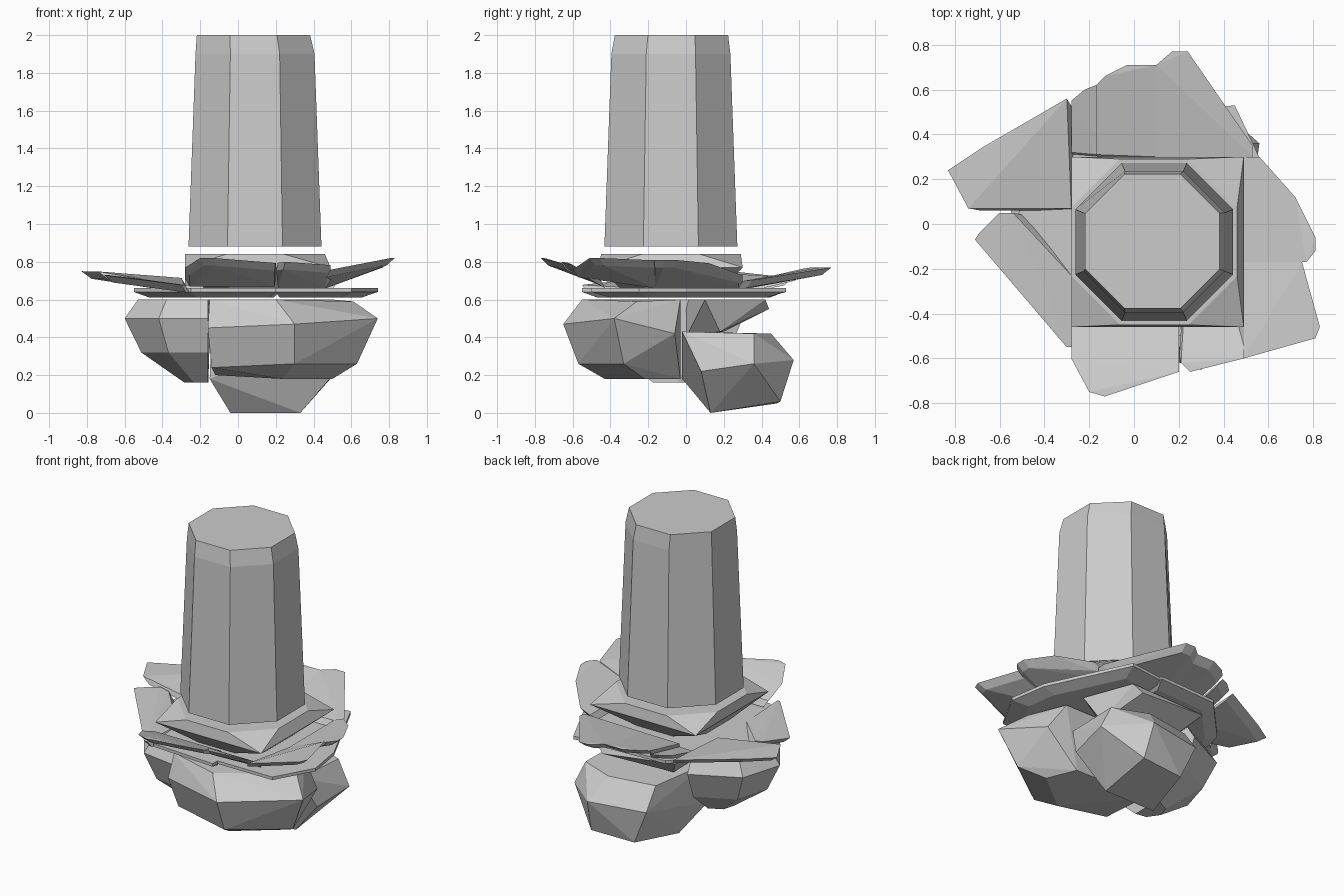
import bpy, bmesh, math

if "Cube" in bpy.data.objects:
    bpy.data.objects.remove(bpy.data.objects["Cube"])

CX, CY = 0.09, -0.08  # column axis
X0, X1, Y0, Y1 = -.28, .49, -.46, .30  # square block under the column


def hull(name, pts):
    bm = bmesh.new()
    for p in pts:
        bm.verts.new(p)
    res = bmesh.ops.convex_hull(bm, input=bm.verts)
    junk = {g for g in res["geom_interior"] + res["geom_unused"]
            if isinstance(g, bmesh.types.BMVert)}
    bmesh.ops.delete(bm, geom=list(junk), context='VERTS')
    bmesh.ops.dissolve_limit(bm, angle_limit=math.radians(3),
                             verts=bm.verts, edges=bm.edges)
    bmesh.ops.recalc_face_normals(bm, faces=bm.faces)
    me = bpy.data.meshes.new(name)
    bm.to_mesh(me)
    bm.free()
    ob = bpy.data.objects.new(name, me)
    bpy.context.collection.objects.link(ob)
    return ob


def rock(name, outline, levels, anchor):
    """Outline repeated at heights; each level is (z, scale toward anchor)."""
    ax, ay = anchor
    return hull(name, [(ax + (x - ax) * s, ay + (y - ay) * s, z)
                       for z, s in levels for x, y in outline])


def slab(name, outline, z_out, z_in, thick=.04):
    """Flagstone leaning inward: outer edge at z_out, inner edge at z_in."""
    def out(x, y):
        return math.hypot(max(X0 - x, 0, x - X1), max(Y0 - y, 0, y - Y1))
    far = max(out(x, y) for x, y in outline)
    pts = []
    for x, y in outline:
        z = z_in + (z_out - z_in) * min(1, out(x, y) / (far * .85))
        pts += [(x, y, z),
                (CX + (x - CX) * .94, CY + (y - CY) * .94, max(z - thick, .63))]
    return hull(name, pts)


def octagon(r, z, dx=0, dy=0):
    k = r / math.cos(math.pi / 8)
    return [(CX + dx + k * math.cos(math.pi * (i + .5) / 4),
             CY + dy + k * math.sin(math.pi * (i + .5) / 4), z) for i in range(8)]


# tapered octagonal column with a worn upper edge, floating over the stones
hull("column", octagon(.352, .88) + octagon(.315, 1.9) + octagon(.3, 2.0, -.008, .003))

# block under the column: octagonal top falling away to square corners
square = [(X0, Y0), (X1, Y0), (X1, Y1), (X0, Y1)]
hull("centre_block", octagon(.37, .84) + [(x, y, .77) for x, y in square]
     + octagon(.26, .65))

# ring of leaning slabs seen from above
slab("slab_right_back", [(.49, .30), (.56, .30), (.72, .12), (.81, -.06),
     (.81, -.12), (.77, -.17), (.49, -.17)], .81, .70)
slab("slab_right_front", [(.49, -.17), (.75, -.17), (.83, -.46), (.81, -.51),
     (.49, -.60)], .82, .70)
slab("slab_front_right", [(.22, -.45), (.49, -.45), (.49, -.60), (.25, -.66),
     (.21, -.62)], .80, .70)
slab("slab_front_left", [(-.28, -.46), (.20, -.46), (.20, -.66), (-.13, -.77),
     (-.20, -.75), (-.28, -.60)], .82, .71)
slab("slab_left_front", [(-.28, -.55), (-.30, -.55), (-.71, -.07), (-.69, -.04),
     (-.60, .05), (-.54, .05), (-.28, -.23)], .73, .66)
slab("slab_left_back", [(-.28, .07), (-.74, .07), (-.83, .24), (-.68, .34),
     (-.30, .56), (-.28, .30)], .75, .67)
slab("slab_back_corner", [(-.28, .32), (-.28, .55), (-.22, .60), (-.17, .62),
     (-.17, .31)], .74, .67)
slab("slab_back_left", [(-.17, .31), (-.17, .62), (-.13, .66), (-.03, .71),
     (.10, .71), (.10, .30)], .77, .69)
slab("slab_back_right", [(.10, .30), (.10, .71), (.17, .77), (.24, .77),
     (.53, .35), (.53, .30)], .77, .69)

# thin plates between the slabs and the boulders
rock("plate_right", [(.20, -.50), (.60, -.50), (.74, -.25), (.70, .0), (.45, .53),
     (.20, .50)], [(.66, 1), (.64, 1), (.61, .8)], (.3, 0))
rock("plate_left", [(.20, -.55), (-.25, -.52), (-.55, -.10), (-.48, .20),
     (-.20, .50), (.22, .52)], [(.66, 1), (.64, 1), (.61, .85)], (0, 0))

# front boulder: blocky, its broad face turned to the front right
hull("boulder_front", [(-.15, -.45, .60), (.20, -.55, .60), (.61, -.26, .59),
     (.50, -.03, .60), (-.13, -.03, .60), (.30, -.65, .47), (.74, -.38, .50),
     (-.16, -.50, .45), (.62, -.06, .42), (.30, -.57, .26), (.63, -.33, .26),
     (-.14, -.42, .24), (.235, -.43, .18), (.50, -.22, .18), (-.12, -.05, .20),
     (.42, -.03, .18)])
# left, base and back boulders
rock("boulder_left", [(-.16, -.42), (-.42, -.38), (-.60, -.12), (-.52, .15),
     (-.22, .30), (-.15, .05)],
     [(.60, .84), (.50, 1), (.32, .8), (.16, .28)], (-.16, -.08))
hull("boulder_base", [(-.04, .13, 0), (.33, .13, 0), (.04, .48, .05),
     (.34, .50, .06), (.52, .08, .22), (-.15, -.02, .18), (.56, .36, .26),
     (-.06, .50, .28), (.32, .57, .28), (-.14, -.02, .43), (.46, -.02, .43),
     (.48, .36, .42), (.25, .45, .42), (-.06, .40, .42)])
hull("boulder_back", [(-.20, .40, .60), (.36, .42, .60), (.48, .10, .60),
     (-.25, .0, .60), (.30, .44, .55), (-.05, .20, .43), (.40, .18, .43),
     (.1, .0, .4)])
